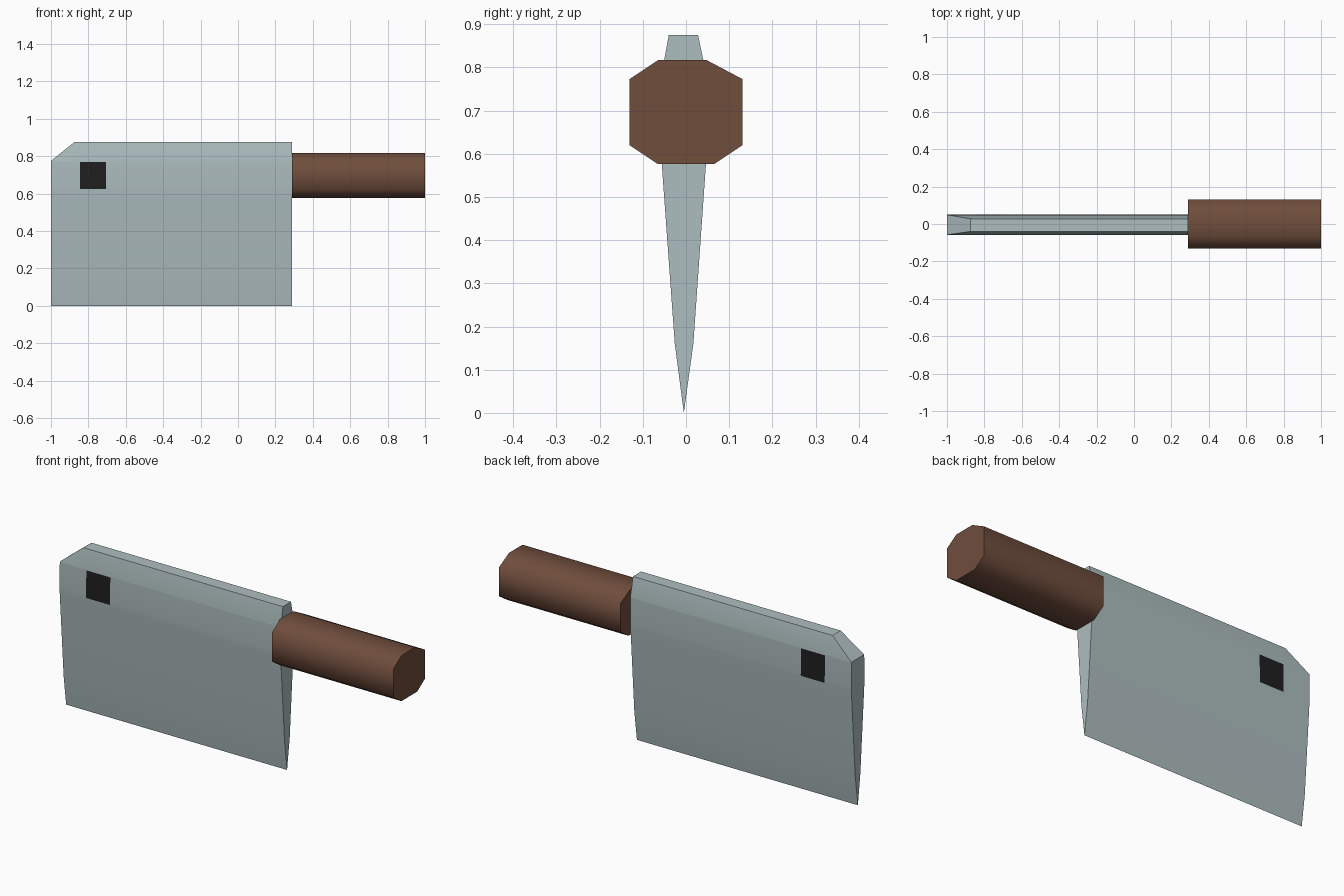
import bpy, bmesh, math
from mathutils import Vector

if "Cube" in bpy.data.objects:
    bpy.data.objects.remove(bpy.data.objects["Cube"])


def material(name, rgb):
    m = bpy.data.materials.new(name)
    m.diffuse_color = (*rgb, 1)
    m.use_nodes = True
    m.node_tree.nodes["Principled BSDF"].inputs["Base Color"].default_value = m.diffuse_color
    return m


steel = material("steel", (0.42, 0.51, 0.52))
black = material("black", (0.014, 0.014, 0.014))
wood = material("brown wood", (0.16, 0.075, 0.046))


def extrude_x(profile, x0, x1):
    """Closed prism of a (y, z) profile running along x."""
    bm = bmesh.new()
    a = [bm.verts.new((x0, y, z)) for y, z in profile]
    b = [bm.verts.new((x1, y, z)) for y, z in profile]
    bm.faces.new(a)
    bm.faces.new(b[::-1])
    for i in range(len(profile)):
        j = (i + 1) % len(profile)
        bm.faces.new((a[i], b[i], b[j], a[j]))
    return bm


def finish(bm, name, mats, angle):
    """Smooth shading with edges sharper than the angle kept hard."""
    bmesh.ops.recalc_face_normals(bm, faces=bm.faces)
    for f in bm.faces:
        f.smooth = True
    for e in bm.edges:
        e.smooth = e.calc_face_angle(0) < math.radians(angle)
    me = bpy.data.meshes.new(name)
    bm.to_mesh(me)
    bm.free()
    for m in mats:
        me.materials.append(m)
    ob = bpy.data.objects.new(name, me)
    bpy.context.collection.objects.link(ob)


def cut(bm, co, no, clear=False):
    geom = bm.verts[:] + bm.edges[:] + bm.faces[:]
    return bmesh.ops.bisect_plane(bm, geom=geom, plane_co=co, plane_no=no,
                                  clear_outer=clear)["geom_cut"]


# Blade: wedge section with a bevelled cutting edge and narrowed spine
section = [(-0.005, 0.0), (0.017, 0.16), (0.050, 0.63), (0.049, 0.775),
           (0.028, 0.875), (-0.040, 0.875), (-0.058, 0.775), (-0.060, 0.63),
           (-0.026, 0.16)]
blade = extrude_x(section, -1.0, 0.29)

# Clipped front top corner
rim = cut(blade, Vector((-1, 0, 0.775)), Vector((-0.10, 0, 0.125)), True)
bmesh.ops.holes_fill(blade, edges=[e for e in blade.edges if e.is_boundary])

# Square hanging hole, shown as a black patch on both sides
X0, X1, Z0, Z1 = -0.845, -0.705, 0.625, 0.77
for x in (X0, X1):
    cut(blade, Vector((x, 0, 0)), Vector((1, 0, 0)))
for z in (Z0, Z1):
    cut(blade, Vector((0, 0, z)), Vector((0, 0, 1)))
blade.normal_update()
for f in blade.faces:
    c = f.calc_center_median()
    if X0 < c.x < X1 and Z0 < c.z < Z1 and abs(f.normal.y) > 0.7:
        f.material_index = 1
finish(blade, "blade", [steel, black], 30)

# Handle: eight-sided bar
octagon = [(-0.065, 0.817), (0.048, 0.817), (0.131, 0.773), (0.131, 0.62),
           (0.065, 0.576), (-0.065, 0.576), (-0.131, 0.62), (-0.131, 0.773)]
finish(extrude_x(octagon, 0.29, 1.0), "handle", [wood], 70)
